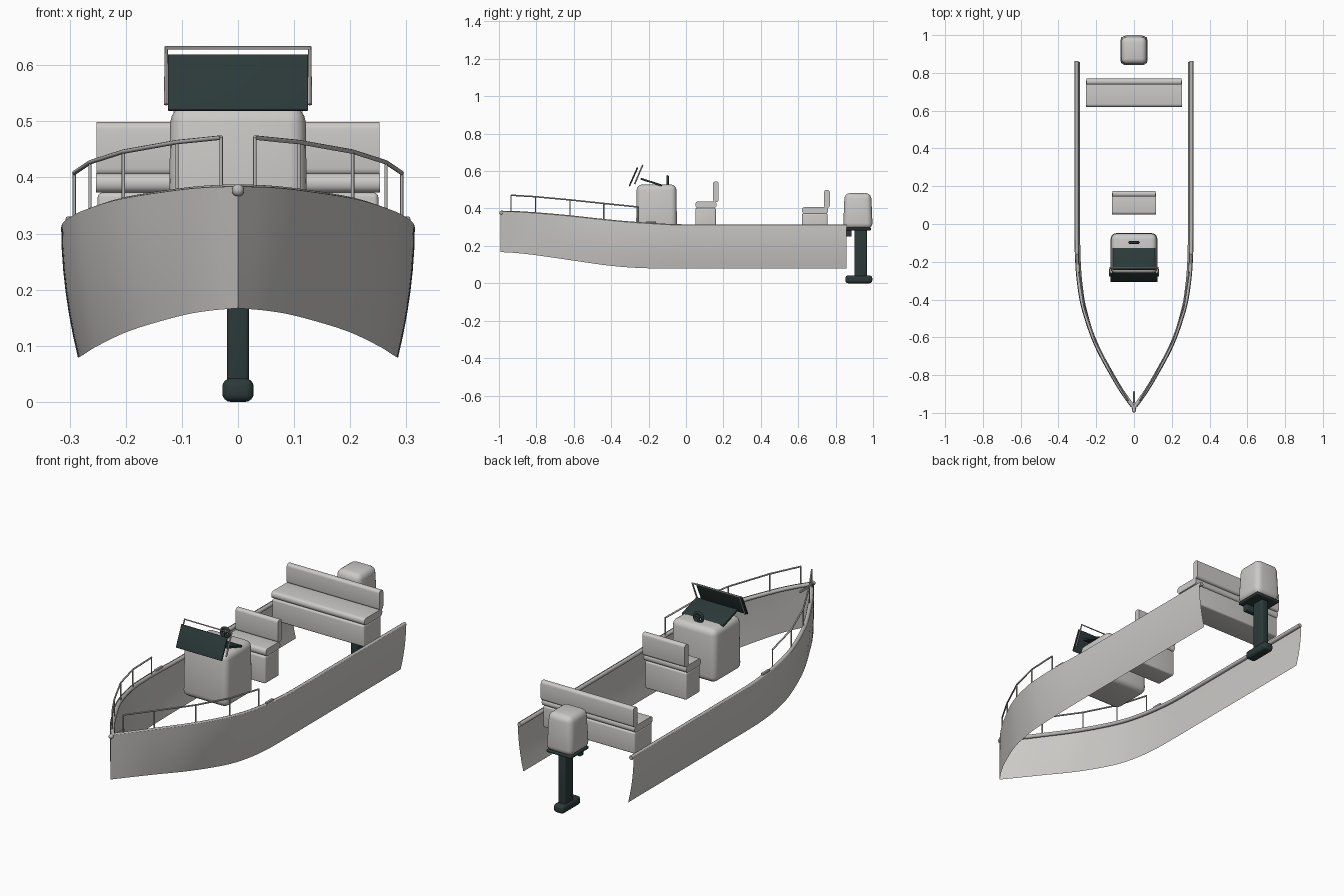
import bpy, bmesh, math
from mathutils import Vector

if "Cube" in bpy.data.objects:
    bpy.data.objects.remove(bpy.data.objects["Cube"], do_unlink=True)


def material(name, rgb):
    m = bpy.data.materials.new(name)
    m.use_nodes = True
    m.diffuse_color = (*rgb, 1)
    bsdf = m.node_tree.nodes["Principled BSDF"]
    bsdf.inputs["Base Color"].default_value = (*rgb, 1)
    return m


WHITE = material("off white", (0.60, 0.59, 0.57))
METAL = material("rail metal", (0.50, 0.49, 0.48))
DARK = material("dark green black", (0.025, 0.042, 0.042))


def finish(ob, mat, angle=40):
    ob.data.materials.clear()
    ob.data.materials.append(mat)
    bpy.ops.object.select_all(action="DESELECT")
    ob.select_set(True)
    bpy.context.view_layer.objects.active = ob
    bpy.ops.object.shade_smooth_by_angle(angle=math.radians(angle))
    return ob


def mesh_object(name, bm, mat):
    me = bpy.data.meshes.new(name)
    bm.to_mesh(me)
    bm.free()
    ob = bpy.data.objects.new(name, me)
    bpy.context.collection.objects.link(ob)
    return finish(ob, mat)


def box(name, xr, yr, zr, mat, bevel, taper=1.0, tilt=0.0, lengthwise=False):
    """Rounded box; taper narrows the top, tilt turns about x,
    lengthwise rounds only the edges running along x."""
    lo, hi = Vector((xr[0], yr[0], zr[0])), Vector((xr[1], yr[1], zr[1]))
    size = hi - lo
    bm = bmesh.new()
    bmesh.ops.create_cube(bm, size=1)
    for v in bm.verts:
        k = taper if v.co.z > 0 else 1
        v.co = Vector((v.co.x * size.x * k, v.co.y * size.y * k, v.co.z * size.z))
    edges = [e for e in bm.edges
             if not lengthwise or abs(e.verts[0].co.x - e.verts[1].co.x) > 0.01]
    bmesh.ops.bevel(bm, geom=edges, offset=bevel, segments=4,
                    profile=0.5, affect="EDGES", clamp_overlap=True)
    ob = mesh_object(name, bm, mat)
    ob.location = (lo + hi) / 2
    ob.rotation_euler.x = tilt
    return ob


def tube(name, paths, radius, mat, cyclic=False):
    """One object of round tubes along the given point lists."""
    cu = bpy.data.curves.new(name, "CURVE")
    cu.dimensions = "3D"
    cu.bevel_depth = radius
    cu.bevel_resolution = 2
    cu.use_fill_caps = True
    for pts in paths:
        sp = cu.splines.new("POLY")
        sp.points.add(len(pts) - 1)
        for p, co in zip(sp.points, pts):
            p.co = (*co, 1)
        sp.use_cyclic_u = cyclic
    ob = bpy.data.objects.new(name, cu)
    bpy.context.collection.objects.link(ob)
    bpy.ops.object.select_all(action="DESELECT")
    ob.select_set(True)
    bpy.context.view_layer.objects.active = ob
    bpy.ops.object.convert(target="MESH")
    return finish(bpy.context.object, mat, 50)


def flip(pts):
    return [(-p[0], p[1], p[2]) for p in pts]


# Hull stations: y, half width, sheer height, bottom height
STATIONS = [(-0.992, 0.0, 0.384, 0.167), (-0.91, 0.060, 0.382, 0.162),
            (-0.815, 0.119, 0.376, 0.152), (-0.64, 0.212, 0.361, 0.127),
            (-0.455, 0.276, 0.341, 0.100), (-0.32, 0.301, 0.328, 0.086),
            (-0.19, 0.312, 0.319, 0.080), (-0.05, 0.315, 0.312, 0.079),
            (0.2, 0.315, 0.311, 0.079), (0.857, 0.315, 0.311, 0.079)]


def smooth_stations(steps=5):
    rows = [Vector(s) for s in STATIONS]
    rows = [2 * rows[0] - rows[1]] + rows + [2 * rows[-1] - rows[-2]]
    out = []
    for a, b, c, d in zip(rows, rows[1:], rows[2:], rows[3:]):
        for i in range(steps):
            t = i / steps
            out.append(0.5 * (2 * b + (c - a) * t + (2 * a - 5 * b + 4 * c - d) * t * t
                              + (3 * b - a - 3 * c + d) * t ** 3))
    return out + [rows[-2]]


LINES = smooth_stations()


def sheer_at(y):
    for a, b in zip(LINES, LINES[1:]):
        if a[0] <= y <= b[0]:
            return a.lerp(b, (y - a[0]) / (b[0] - a[0]))
    return LINES[-1]


# Hull sides, open sheets curving in towards the bottom edge
for side, sgn in (("left", 1), ("right", -1)):
    bm = bmesh.new()
    grid = []
    for y, w, top, bot in LINES:
        col = []
        for j in range(7):
            t = j / 6
            x = sgn * w * (1 - 0.095 * (1 - t) ** 1.9)
            col.append(bm.verts.new((x, y, bot + (top - bot) * t)))
        grid.append(col)
    for a, b in zip(grid, grid[1:]):
        for j in range(6):
            quad = [a[j], b[j], b[j + 1], a[j + 1]]
            bm.faces.new(quad if sgn > 0 else quad[::-1])
    mesh_object(side + "_hull_side", bm, WHITE)

# Gunwale just inside the hull edge
edge = [(max(w - 0.011, 0), y + 0.005, top - 0.006) for y, w, top, bot in LINES]
tube("gunwale", [edge, flip(edge)], 0.010, METAL)
bm = bmesh.new()
bmesh.ops.create_uvsphere(bm, u_segments=16, v_segments=8, radius=0.011)
mesh_object("bow_cap", bm, METAL).location = (0, -0.987, 0.377)

# Bow rails with posts
rail, posts = [], []
for y, z in ((-0.935, 0.471), (-0.805, 0.463), (-0.62, 0.446), (-0.44, 0.427), (-0.255, 0.408)):
    s = sheer_at(y)
    x = max(s[1] - 0.016, 0.03)
    rail.append((x, y, z))
    posts.append([(x, y, z), (x, y, s[2])])
tube("bow_rails", [rail, flip(rail)], 0.004, METAL)
tube("bow_rail_posts", posts + [flip(p) for p in posts], 0.003, METAL)

# Mooring cleats
for x in (-0.301, 0.301):
    box("gunwale_cleat", (x - 0.006, x + 0.006), (-0.215, -0.16),
        (0.32, 0.33), METAL, 0.003)
box("bow_cleat", (-0.004, 0.004), (-0.95, -0.885), (0.366, 0.378), METAL, 0.003)

# Console, dash and windshield
FLOOR = 0.268
box("console", (-0.124, 0.124), (-0.267, -0.048), (FLOOR, 0.528), WHITE, 0.03, 0.97)
box("dash_panel", (-0.113, 0.113), (-0.245, -0.125), (0.536, 0.546), DARK, 0.002, 1, -0.31)
box("windshield", (-0.125, 0.125), (-0.285, -0.277), (0.515, 0.623), DARK, 0.002, 1, -0.42)
tube("windshield_frame", [[(-0.128, -0.275, 0.53), (-0.128, -0.232, 0.631),
                           (0.128, -0.232, 0.631), (0.128, -0.275, 0.53)]], 0.004, METAL)

# Steering wheel
hub = Vector((0, -0.098, 0.549))
ring = [hub + 0.022 * Vector((math.cos(a), 0, math.sin(a)))
        for a in [math.tau * i / 24 for i in range(24)]]
tube("steering_wheel", [ring], 0.007, DARK, True)
tube("wheel_spokes", [[hub, ring[i]] for i in (2, 10, 18)], 0.006, DARK)


# Seats: base, cushion and backrest
def seat(name, half, y0, y1, base_top, cushion_top, back_y, back_top):
    box(name + "_base", (-half, half), (y0, y1), (FLOOR, base_top), WHITE, 0.008)
    box(name + "_cushion", (-half - 0.003, half + 0.003), (y0, y1 + 0.003),
        (base_top, cushion_top), WHITE, 0.015, lengthwise=True)
    box(name + "_backrest", (-half - 0.002, half + 0.002), back_y,
        (cushion_top - 0.004, back_top), WHITE, 0.013, lengthwise=True)


seat("helm_seat", 0.113, 0.05, 0.16, 0.402, 0.438, (0.145, 0.175), 0.545)
seat("stern_bench", 0.25, 0.62, 0.757, 0.373, 0.407, (0.738, 0.769), 0.499)

# Outboard motor
box("motor_cowl", (-0.073, 0.073), (0.84, 0.998), (0.293, 0.482), WHITE, 0.029, 0.9)
box("motor_plate", (-0.068, 0.068), (0.85, 0.99), (0.283, 0.297), DARK, 0.005)
box("transom_clamp", (-0.045, 0.045), (0.858, 0.885), (0.25, 0.285), DARK, 0.004)
box("motor_leg", (-0.02, 0.02), (0.9, 0.968), (0.03, 0.285), DARK, 0.008)
box("motor_foot", (-0.028, 0.028), (0.852, 0.996), (0.0, 0.042), DARK, 0.015)
